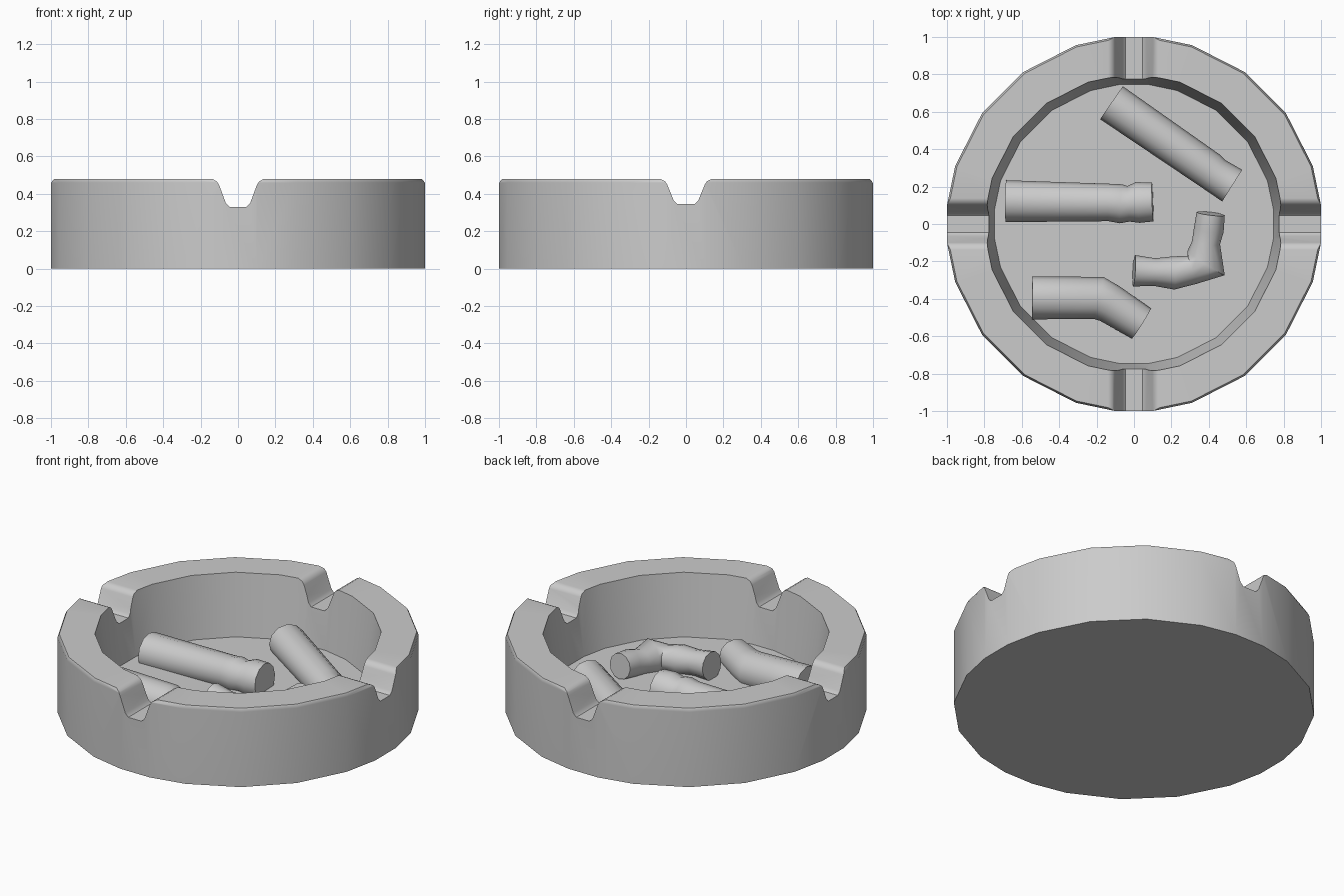
import bpy, bmesh, math
from mathutils import Vector

if "Cube" in bpy.data.objects:
    bpy.data.objects.remove(bpy.data.objects["Cube"], do_unlink=True)

grey = bpy.data.materials.new("plain grey")
grey.use_nodes = True
colour = (0.6, 0.6, 0.6, 1)
grey.diffuse_color = colour
grey.node_tree.nodes["Principled BSDF"].inputs["Base Color"].default_value = colour


def loft(name, rings):
    """Skin a list of closed point rings and cap both ends."""
    bm = bmesh.new()
    loops = [[bm.verts.new(p) for p in ring] for ring in rings]
    n = len(loops[0])
    for a, b in zip(loops, loops[1:]):
        for i in range(n):
            j = (i + 1) % n
            bm.faces.new((a[i], a[j], b[j], b[i]))
    bm.faces.new(loops[0])
    bm.faces.new(loops[-1])
    bmesh.ops.recalc_face_normals(bm, faces=bm.faces)
    mesh = bpy.data.meshes.new(name)
    bm.to_mesh(mesh)
    bm.free()
    obj = bpy.data.objects.new(name, mesh)
    bpy.context.collection.objects.link(obj)
    mesh.materials.append(grey)
    return obj


def activate(obj):
    bpy.ops.object.select_all(action='DESELECT')
    obj.select_set(True)
    bpy.context.view_layer.objects.active = obj


def smooth(obj, degrees):
    activate(obj)
    bpy.ops.object.shade_smooth_by_angle(angle=math.radians(degrees))


# Round tray: outer wall, rim, inner wall and floor; each quarter has a flat at its notch
angles = [q * 90 + a for q in range(4) for a in (-5.7, 5.7, 18, 36, 54, 72)]
profile = [(1.005, 0), (1.005, 0.46), (0.995, 0.48), (0.797, 0.48), (0.75, 0.105)]
tray = loft("tray", [[(r * math.cos(math.radians(a)), r * math.sin(math.radians(a)), z)
                      for a in angles] for r, z in profile])

# Four rim notches with rounded lips
half = [(0.045, 0.0), (0.065, 0.02), (0.1, 0.115), (0.112, 0.135), (0.138, 0.15), (0.138, 0.3)]
section = half + [(-x, z) for x, z in reversed(half)]
for name, turn, base in (("notch_cutter_y", 0, 0.33), ("notch_cutter_x", 90, 0.345)):
    top = 0.48
    stretch = (top - base) / 0.15
    cutter = loft(name, [[(x, y, base + z * stretch) for x, z in section] for y in (-1.2, 1.2)])
    cutter.rotation_euler.z = math.radians(turn)
    cutter.hide_render = True
    cut = tray.modifiers.new("notch", 'BOOLEAN')
    cut.object = cutter
    cut.solver = 'EXACT'
    activate(tray)
    bpy.ops.object.modifier_apply(modifier=cut.name)
    bpy.data.objects.remove(cutter, do_unlink=True)
smooth(tray, 35)
tray.modifiers.new("even_shading", 'WEIGHTED_NORMAL').keep_sharp = True


def butt(name, path, sides=12):
    """Crumpled tube along (x, y, z, radius) stations."""
    pts = [Vector(p[:3]) for p in path]
    rings = []
    for i, p in enumerate(pts):
        before = (p - pts[i - 1]).normalized() if i else Vector()
        after = (pts[i + 1] - p).normalized() if i + 1 < len(pts) else Vector()
        along = (before + after).normalized()
        side = along.cross(Vector((0, 0, 1))).normalized()
        up = side.cross(along)
        widen = 1 / max(0.7, (before + after).length / 2) if before.length and after.length else 1
        r = path[i][3]
        rings.append([p + side * (r * widen * math.cos(t)) + up * (r * math.sin(t))
                      for t in (math.tau * k / sides for k in range(sides))])
    smooth(loft(name, rings), 50)


# Stubbed-out ends lying partly sunk in the floor
butt("straight_butt", [(-0.685, 0.122, 0.135, 0.112), (-0.13, 0.115, 0.155, 0.1),
                       (-0.07, 0.108, 0.16, 0.104), (-0.03, 0.108, 0.16, 0.095),
                       (0.02, 0.115, 0.162, 0.109), (0.1, 0.118, 0.165, 0.104)])
butt("leaning_butt", [(-0.12, 0.648, 0.145, 0.107), (0.4, 0.29, 0.15, 0.1),
                      (0.43, 0.265, 0.15, 0.096), (0.525, 0.205, 0.15, 0.1)])
butt("curled_butt", [(0.0, -0.25, 0.18, 0.084), (0.11, -0.257, 0.17, 0.074),
                     (0.21, -0.262, 0.155, 0.088), (0.31, -0.245, 0.15, 0.078),
                     (0.385, -0.21, 0.15, 0.1), (0.385, -0.1, 0.16, 0.075),
                     (0.4, -0.03, 0.175, 0.08), (0.41, 0.055, 0.185, 0.076)])
butt("bent_butt", [(-0.545, -0.395, 0.15, 0.115), (-0.19, -0.395, 0.145, 0.112),
                   (-0.13, -0.425, 0.14, 0.106), (0.04, -0.532, 0.13, 0.095)])
